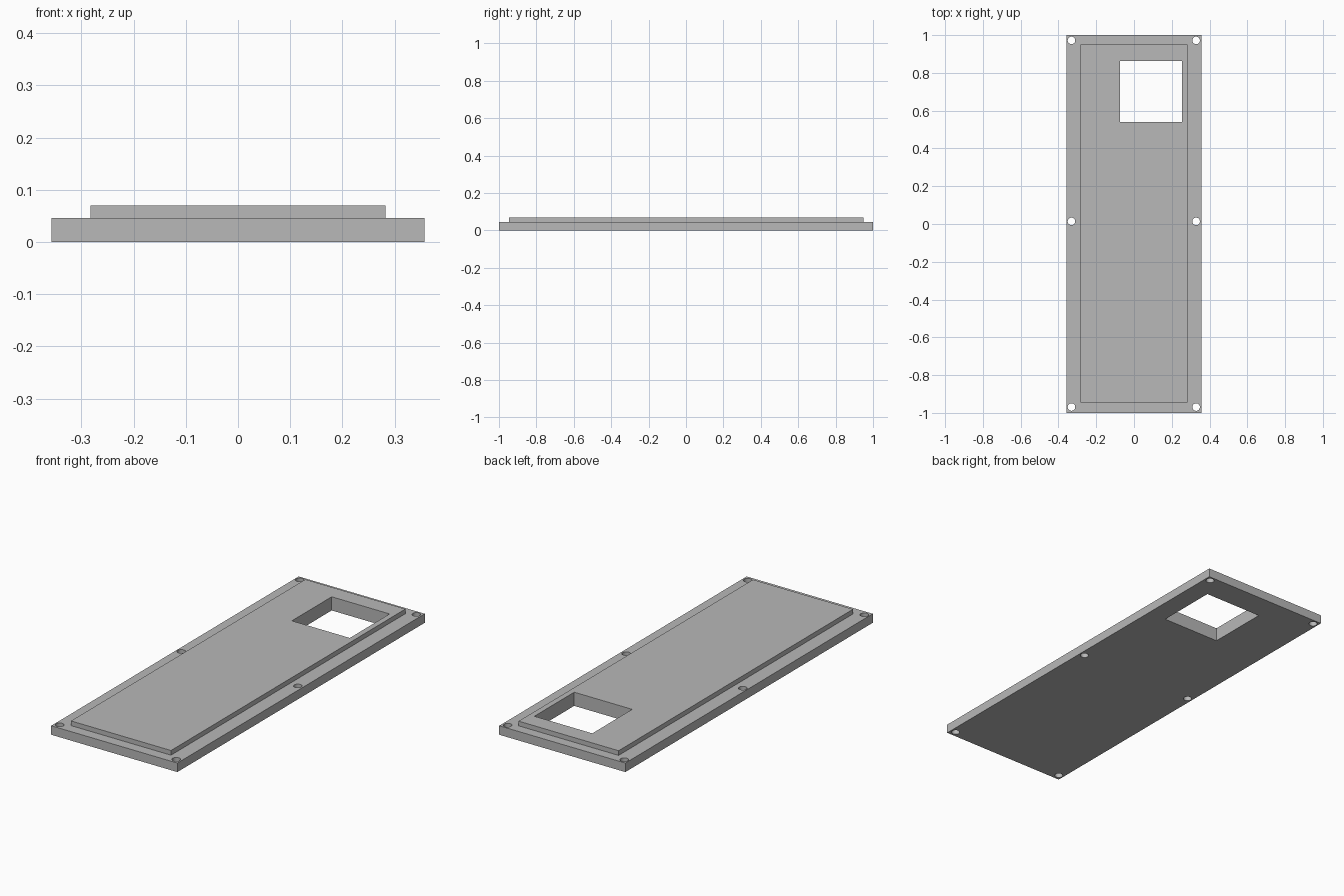
import bpy

default_cube = bpy.data.objects.get("Cube")
if default_cube:
    bpy.data.objects.remove(default_cube, do_unlink=True)

# One plain grey for the whole cover
grey = bpy.data.materials.new("plain_grey")
grey.use_nodes = True
colour = (0.48, 0.48, 0.48, 1.0)
grey.diffuse_color = colour
grey.node_tree.nodes["Principled BSDF"].inputs["Base Color"].default_value = colour


def box(name, low, high):
    """Box between two opposite corners."""
    centre = [(a + b) / 2 for a, b in zip(low, high)]
    bpy.ops.mesh.primitive_cube_add(size=1, location=centre)
    obj = bpy.context.object
    obj.name = name
    obj.scale = [b - a for a, b in zip(low, high)]
    bpy.ops.object.transform_apply(location=True, rotation=False, scale=True)
    obj.data.materials.append(grey)
    return obj


def cut(target, cutter):
    """Subtract the cutter from the target and bake the result."""
    cutter.hide_render = True
    mod = target.modifiers.new("cut", "BOOLEAN")
    mod.operation = "DIFFERENCE"
    mod.solver = "EXACT"
    mod.object = cutter
    bpy.context.view_layer.objects.active = target
    bpy.ops.object.modifier_apply(modifier=mod.name)


# Base plate and the raised panel on top of it
base_plate = box("base_plate", (-0.357, -1, 0), (0.357, 1, 0.046))
raised_panel = box("raised_panel", (-0.283, -0.946, 0.046), (0.283, 0.949, 0.07))

# Square window through both layers
window_cutter = box("window_cutter", (-0.074, 0.541, -0.1), (0.254, 0.863, 0.2))
for part in (base_plate, raised_panel):
    cut(part, window_cutter)
bpy.data.objects.remove(window_cutter, do_unlink=True)

# Six screw holes along the rim
for x in (-0.331, 0.329):
    for y in (-0.969, 0.014, 0.972):
        bpy.ops.mesh.primitive_cylinder_add(
            vertices=32, radius=0.02, depth=0.3, location=(x, y, 0))
        hole_cutter = bpy.context.object
        hole_cutter.name = "hole_cutter"
        hole_cutter.data.materials.append(grey)
        cut(base_plate, hole_cutter)
        bpy.data.objects.remove(hole_cutter, do_unlink=True)

# Smooth hole walls, sharp plate edges
bpy.ops.object.select_all(action="DESELECT")
base_plate.select_set(True)
bpy.context.view_layer.objects.active = base_plate
bpy.ops.object.shade_smooth_by_angle(angle=0.5)
